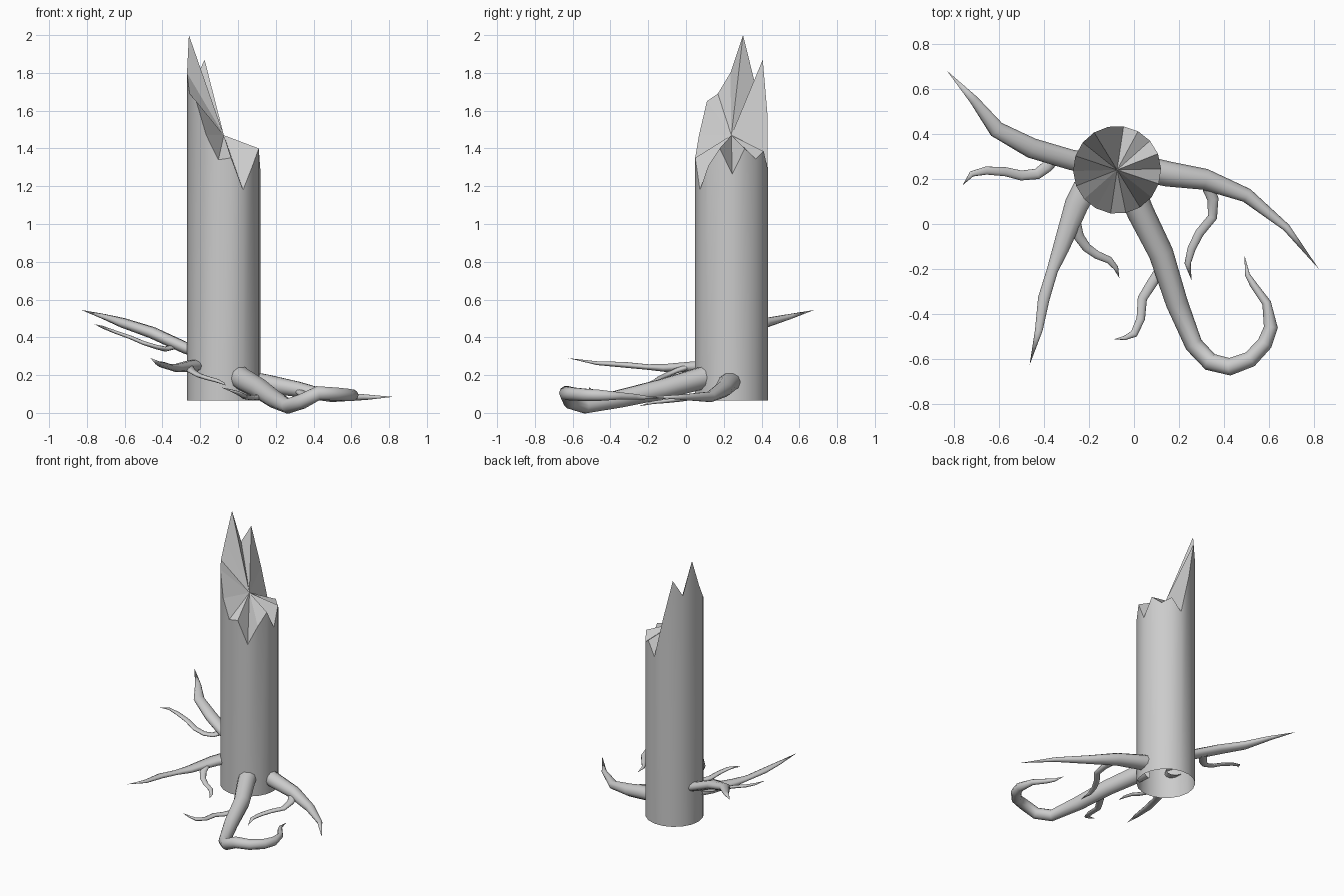
import bpy, bmesh, math
from mathutils import Vector


def finish(bm, name):
    bmesh.ops.recalc_face_normals(bm, faces=bm.faces)
    mesh = bpy.data.meshes.new(name)
    bm.to_mesh(mesh)
    bm.free()
    obj = bpy.data.objects.new(name, mesh)
    bpy.context.collection.objects.link(obj)
    return obj


def trunk():
    # hollow 18-sided trunk, splintered rim fanned in to a centre point
    cx, cy, r, base = -0.075, 0.24, 0.195, 0.065
    rim = [1.265, 1.40, 1.345, 1.385, 1.29, 1.58, 1.87, 1.76, 2.0,
           1.80, 1.69, 1.65, 1.47, 1.34, 1.35, 1.18, 1.31, 1.40]
    n = len(rim)
    bm = bmesh.new()
    low, high = [], []
    for i, z in enumerate(rim):
        a = math.radians(1.5 + 360 * i / n)
        x, y = cx + r * math.cos(a), cy + r * math.sin(a)
        low.append(bm.verts.new((x, y, base)))
        high.append(bm.verts.new((x, y, z)))
    mid = bm.verts.new((cx, cy, 1.47))
    for i in range(n):
        j = (i + 1) % n
        bm.faces.new((low[i], low[j], high[j], high[i])).smooth = True
        bm.faces.new((high[i], high[j], mid))
        bm.edges.get((high[i], high[j])).smooth = False
    finish(bm, "broken_trunk")


def root(name, path, flat=1.0, sides=10):
    # tapering tube along (x, y, z, radius) points, ending in a point
    pts = [Vector(p[:3]) for p in path]
    bm = bmesh.new()
    rings = []
    for i in range(len(pts) - 1):
        if i == 0:
            t = (pts[1] - pts[0]).normalized()
        else:
            t = ((pts[i] - pts[i - 1]).normalized()
                 + (pts[i + 1] - pts[i]).normalized()).normalized()
        side = t.cross(Vector((0, 0, 1))).normalized()
        up = side.cross(t)
        ring = []
        for k in range(sides):
            a = 2 * math.pi * k / sides
            ring.append(bm.verts.new(pts[i] + path[i][3] * (
                side * math.cos(a) + up * math.sin(a) * flat)))
        rings.append(ring)
    tip = bm.verts.new(pts[-1])
    for k in range(sides):
        j = (k + 1) % sides
        for a, b in zip(rings, rings[1:]):
            bm.faces.new((a[k], a[j], b[j], b[k])).smooth = True
        bm.faces.new((rings[-1][k], rings[-1][j], tip)).smooth = True
    finish(bm, name)


trunk()

# main roots
root("front_root", [
    (0.00, 0.12, 0.195, .062), (0.03, 0.05, 0.175, .060), (0.12, -0.13, 0.125, .055),
    (0.19, -0.35, 0.075, .049), (0.265, -0.535, 0.036, .040),
    (0.338, -0.612, 0.06, .040), (0.425, -0.633, 0.105, .039),
    (0.515, -0.60, 0.10, .036), (0.58, -0.53, 0.095, .034),
    (0.607, -0.458, 0.093, .031), (0.588, -0.35, 0.09, .020),
    (0.53, -0.27, 0.085, .016), (0.503, -0.225, 0.082, .011), (0.49, -0.14, 0.078, 0)])
root("right_root", [
    (0.09, 0.235, 0.165, .057), (0.15, 0.222, 0.155, .056), (0.315, 0.198, 0.125, .047),
    (0.50, 0.127, 0.085, .032), (0.675, -0.015, 0.083, .017), (0.82, -0.20, 0.085, 0)], 0.9)
root("back_left_root", [
    (-0.20, 0.27, 0.315, .046), (-0.28, 0.285, 0.345, .045), (-0.455, 0.337, 0.425, .045),
    (-0.61, 0.42, 0.477, .037), (-0.71, 0.55, 0.51, .020), (-0.83, 0.68, 0.545, 0)], 0.7)
root("front_left_root", [
    (-0.215, 0.16, 0.25, .056), (-0.255, 0.085, 0.246, .053), (-0.325, -0.11, 0.238, .036),
    (-0.362, -0.205, 0.243, .025), (-0.40, -0.33, 0.255, .026),
    (-0.422, -0.47, 0.263, .017), (-0.463, -0.625, 0.29, 0)], 0.6)

# thin side rootlets
root("front_rootlet", [
    (0.12, -0.20, 0.085, .024), (0.075, -0.27, 0.08, .023), (0.037, -0.33, 0.085, .021),
    (0.03, -0.42, 0.09, .019), (0.00, -0.487, 0.105, .017),
    (-0.04, -0.505, 0.12, .010), (-0.09, -0.512, 0.135, 0)], 0.6)
root("right_rootlet", [
    (0.33, 0.16, 0.11, .027), (0.35, 0.11, 0.095, .025), (0.348, 0.03, 0.08, .021),
    (0.29, -0.04, 0.07, .020), (0.255, -0.11, 0.062, .018),
    (0.238, -0.175, 0.055, .014), (0.255, -0.25, 0.035, 0)], 0.6)
root("back_left_rootlet", [
    (-0.34, 0.31, 0.35, .028), (-0.385, 0.255, 0.338, .026), (-0.43, 0.222, 0.348, .024),
    (-0.50, 0.215, 0.37, .022), (-0.57, 0.232, 0.40, .020), (-0.655, 0.237, 0.43, .018),
    (-0.72, 0.222, 0.455, .013), (-0.76, 0.172, 0.47, 0)], 0.5)
root("front_left_rootlet", [
    (-0.26, 0.0, 0.24, .026), (-0.245, -0.055, 0.222, .023), (-0.21, -0.105, 0.20, .020),
    (-0.165, -0.137, 0.185, .018), (-0.11, -0.16, 0.17, .016), (-0.08, -0.195, 0.157, .011),
    (-0.065, -0.24, 0.145, 0)], 0.6)
